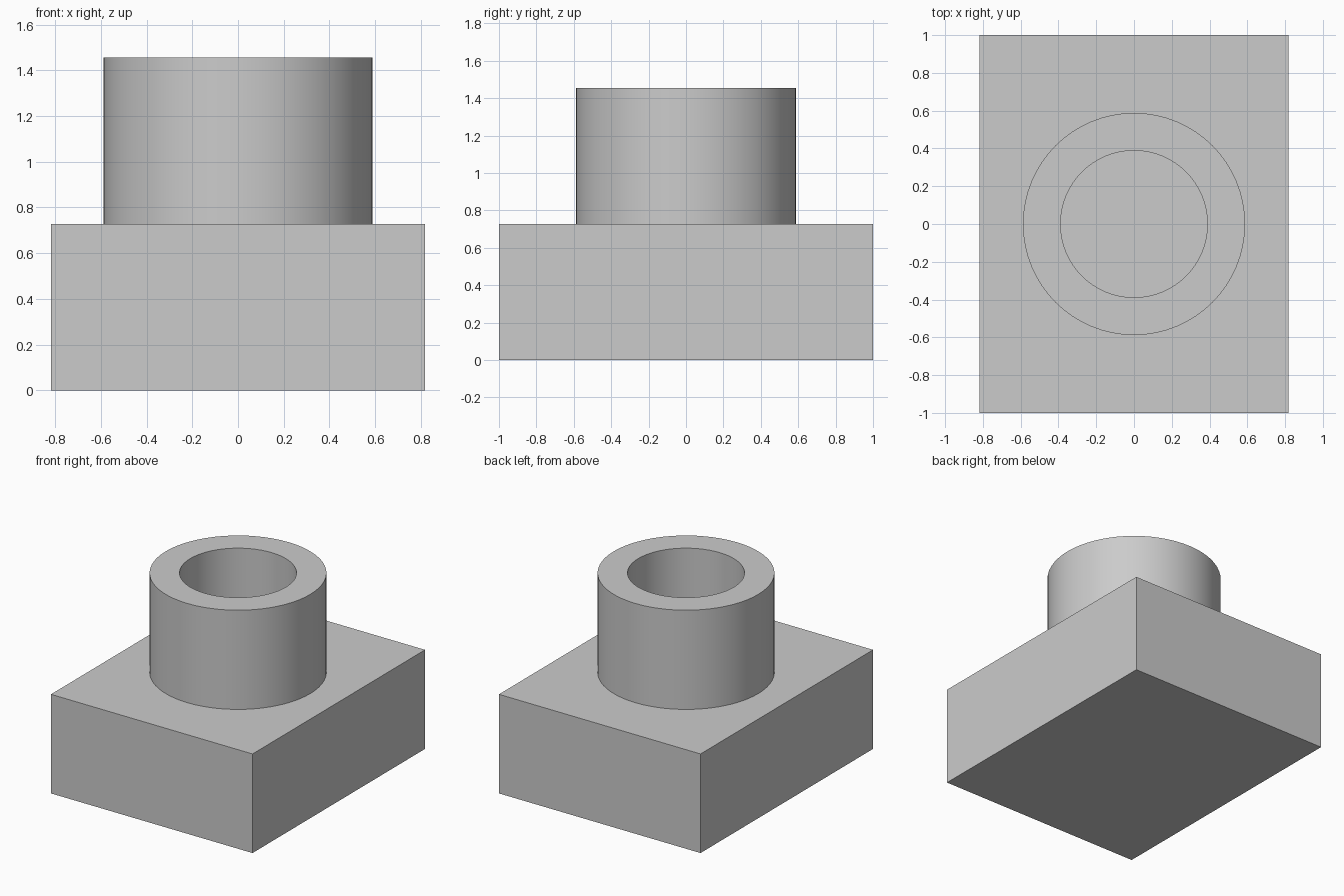
import bpy
import bmesh
from math import radians, tau

BLOCK_SIZE = (1.636, 2.0, 0.727)
TOP = 1.455
OUTER, INNER = 0.588, 0.389
SEGMENTS = 64

cube = bpy.data.objects.get("Cube")
if cube:
    bpy.data.objects.remove(cube, do_unlink=True)

# Plain grey finish
grey = bpy.data.materials.new("plain grey")
grey.use_nodes = True
colour = (0.6, 0.6, 0.6, 1)
grey.diffuse_color = colour
grey.node_tree.nodes["Principled BSDF"].inputs["Base Color"].default_value = colour


def add_object(name, bm):
    bmesh.ops.recalc_face_normals(bm, faces=bm.faces)
    mesh = bpy.data.meshes.new(name)
    bm.to_mesh(mesh)
    bm.free()
    mesh.materials.append(grey)
    obj = bpy.data.objects.new(name, mesh)
    bpy.context.collection.objects.link(obj)
    return obj


# Rectangular base block
bm = bmesh.new()
bmesh.ops.create_cube(bm, size=1)
bmesh.ops.scale(bm, vec=BLOCK_SIZE, verts=bm.verts)
bmesh.ops.translate(bm, vec=(0, 0, BLOCK_SIZE[2] / 2), verts=bm.verts)
add_object("base_block", bm)

# Hollow collar: a rectangular wall section turned about the upright axis
bm = bmesh.new()
base = BLOCK_SIZE[2]
section = [(INNER, base), (INNER, TOP), (OUTER, TOP), (OUTER, base)]
verts = [bm.verts.new((r, 0, z)) for r, z in section]
edges = [bm.edges.new((verts[i], verts[(i + 1) % 4])) for i in range(4)]
bmesh.ops.spin(bm, geom=verts + edges, cent=(0, 0, 0), axis=(0, 0, 1),
               angle=tau, steps=SEGMENTS, use_merge=True)
bmesh.ops.remove_doubles(bm, verts=bm.verts, dist=0.0001)
collar = add_object("hollow_collar", bm)

bpy.ops.object.select_all(action="DESELECT")
collar.select_set(True)
bpy.context.view_layer.objects.active = collar
bpy.ops.object.shade_smooth_by_angle(angle=radians(30))
